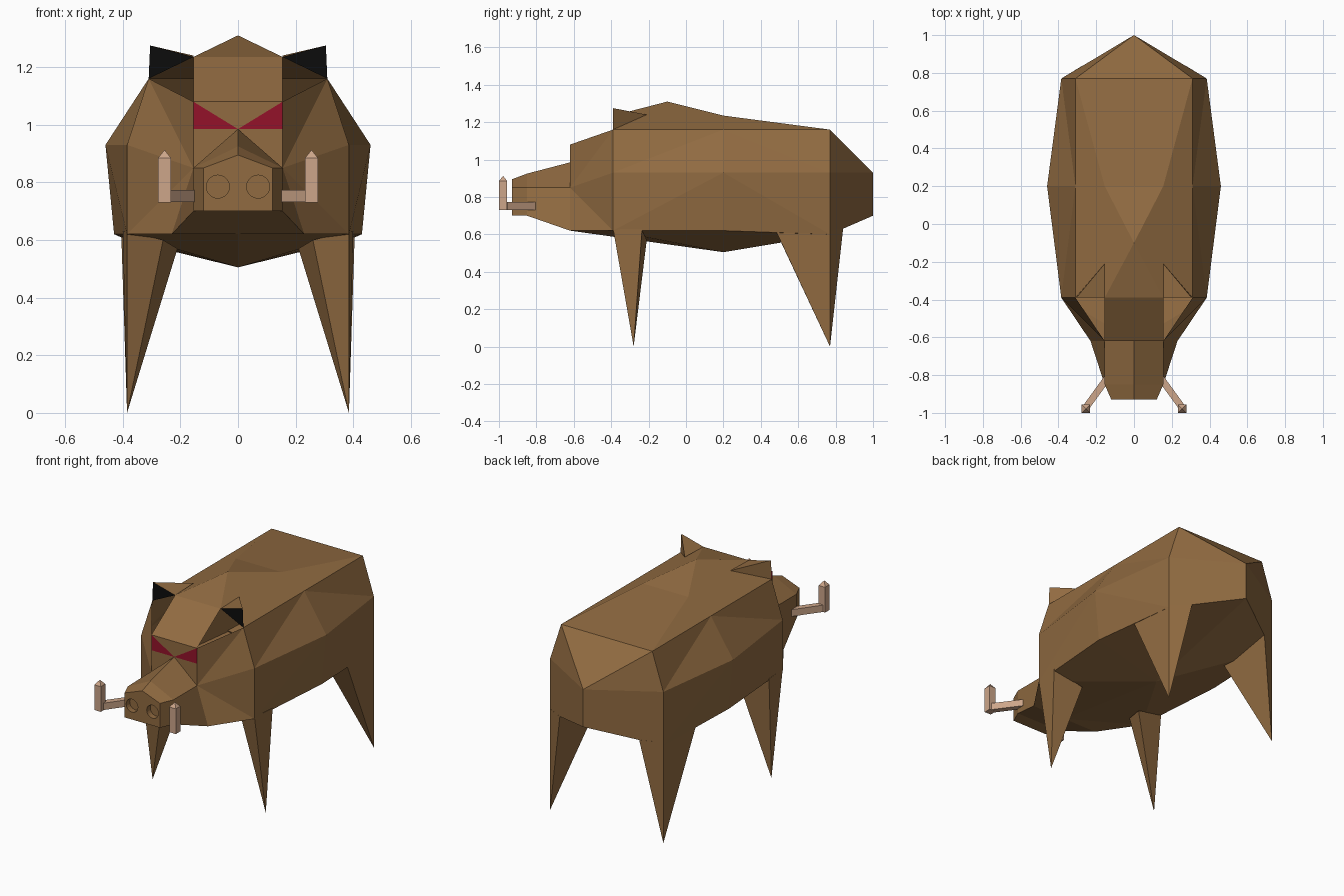
import bpy, bmesh, math
from mathutils import Vector, Matrix

if "Cube" in bpy.data.objects:
    bpy.data.objects.remove(bpy.data.objects["Cube"])


def srgb(r, g, b):
    return [((c / 255 + 0.055) / 1.055) ** 2.4 if c > 10 else c / 3300 for c in (r, g, b)] + [1]


def material(name, *rgb):
    m = bpy.data.materials.new(name)
    m.diffuse_color = srgb(*rgb)
    m.use_nodes = True
    m.node_tree.nodes["Principled BSDF"].inputs["Base Color"].default_value = m.diffuse_color
    return m


HIDE = material("brown hide", 145, 107, 65)
RED = material("eye red", 148, 18, 42)
BLACK = material("inner ear black", 12, 12, 12)
TUSK = material("tusk tan", 205, 166, 138)


def finish(name, bm, mats, rule=None):
    bmesh.ops.remove_doubles(bm, verts=bm.verts, dist=0.0005)
    bmesh.ops.recalc_face_normals(bm, faces=bm.faces)
    if rule:
        for f in bm.faces:
            f.material_index = rule(f)
    me = bpy.data.meshes.new(name)
    bm.to_mesh(me)
    bm.free()
    for m in mats:
        me.materials.append(m)
    ob = bpy.data.objects.new(name, me)
    bpy.context.collection.objects.link(ob)
    return ob


def mirrored(name, pts, faces, mats, rule=None):
    """Faces are strings of point names; both left and right halves are made."""
    bm = bmesh.new()
    for s in (1, -1):
        v = {k: bm.verts.new((s * x, y, z)) for k, (x, y, z) in pts.items()}
        for f in faces.split():
            bm.faces.new([v[k] for k in f])
    return finish(name, bm, mats, rule)


# Body, head and snout: right half, section by section
P = {
    "O": (0, -.10, 1.31),
    # shoulder section
    "A": (0, -.39, 1.235), "a": (.155, -.39, 1.235), "b": (.31, -.39, 1.16),
    "c": (.385, -.39, .93), "d": (.385, -.39, .62),
    # widest section
    "E": (0, .2, 1.235), "e": (.155, .2, 1.235), "f": (.31, .2, 1.16),
    "g": (.46, .2, .93), "h": (.43, .2, .62), "n": (0, .2, .505),
    # rump
    "I": (0, .77, 1.16), "i": (.31, .77, 1.16), "j": (.385, .77, .93),
    "k": (.385, .77, .60), "l": (0, 1, .93), "m": (0, 1, .70),
    # face
    "u": (0, -.62, 1.08), "p": (.155, -.62, 1.08), "q": (.155, -.62, .985),
    "t": (0, -.62, .985), "r": (.155, -.62, .85), "s": (.23, -.62, .62),
    "o": (0, -.62, .62),
    # snout
    "v": (0, -.85, .925), "w": (.155, -.85, .85), "x": (.155, -.85, .70),
    "y": (0, -.85, .70), "V": (0, -.93, .895), "W": (.12, -.93, .85),
    "X": (.12, -.93, .70), "Y": (0, -.93, .70),
}
F = ("OAa Oae OeE abfe efi eiIE "               # back
     "bcf cgf fgj fji cdg dhg ghk gkj "         # flanks
     "ijl iIl jkml "                            # rump
     "osd odn dhn hkn kmn "                     # belly
     "Aapu pqt put tqr pbrq bcr rcd rds "       # head
     "trwv rsxw soyx vwWV wxXW xyYX VWXY")      # snout


def eye_rule(f):
    z = f.calc_center_median().z
    return 1 if f.normal.y < -.95 and 1.0 < z < 1.03 else 0


body = mirrored("body", P, F, [HIDE, RED], eye_rule)

# Nostrils: round recesses cut into the snout
bm = bmesh.new()
for s in (1, -1):
    m = Matrix.Translation((s * .07, -.93, .785)) @ Matrix.Rotation(math.pi / 2, 4, 'X')
    bmesh.ops.create_cone(bm, cap_ends=True, segments=20, radius1=.04, radius2=.04,
                          depth=.07, matrix=m)
cutter = finish("nostril_cutter", bm, [HIDE])
cutter.hide_render = True
cutter.display_type = 'WIRE'
cut = body.modifiers.new("nostrils", 'BOOLEAN')
cut.operation = 'DIFFERENCE'
cut.solver = 'EXACT'
cut.object = cutter

# Ears with black fronts
mirrored("ears", {"a": P["a"], "b": P["b"], "t": (.305, -.39, 1.275), "k": (.155, -.21, 1.24)},
         "abt atk btk abk", [HIDE, BLACK], lambda f: int(f.normal.y < -.95))

# Legs: pointed wedges hanging from the body's lower edge
LEG = "acf cdf def eaf acde"
mirrored("front_legs", {"a": (.385, -.39, .63), "c": (.26, -.35, .60), "d": (.21, -.21, .57),
                        "e": (.40, -.235, .63), "f": (.385, -.28, 0)}, LEG, [HIDE])
mirrored("back_legs", {"a": (.385, .77, .62), "c": (.27, .84, .63), "d": (.25, .50, .575),
                       "e": (.405, .48, .62), "f": (.385, .77, 0)}, LEG, [HIDE])


# Tusks: slanted bar from the jaw, then an upright square post with a pointed tip
def box(bm, size, centre, angle=0):
    m = (Matrix.Translation(centre) @ Matrix.Rotation(angle, 4, 'Z')
         @ Matrix.Diagonal((*size, 1)))
    bmesh.ops.create_cube(bm, size=1, matrix=m)


for side, s in (("right", 1), ("left", -1)):
    bm = bmesh.new()
    a, b = Vector((s * .13, -.80, .752)), Vector((s * .25, -.965, .752))
    d = b - a
    box(bm, (d.length, .036, .042), (a + b) / 2, math.atan2(d.y, d.x))
    box(bm, (.044, .044, .155), (s * .255, -.978, .8075))
    bmesh.ops.create_cone(bm, segments=4, radius1=.022 * math.sqrt(2), radius2=0, depth=.028,
                          matrix=Matrix.Translation((s * .255, -.978, .899))
                          @ Matrix.Rotation(math.pi / 4, 4, 'Z'))
    finish(side + "_tusk", bm, [TUSK])
